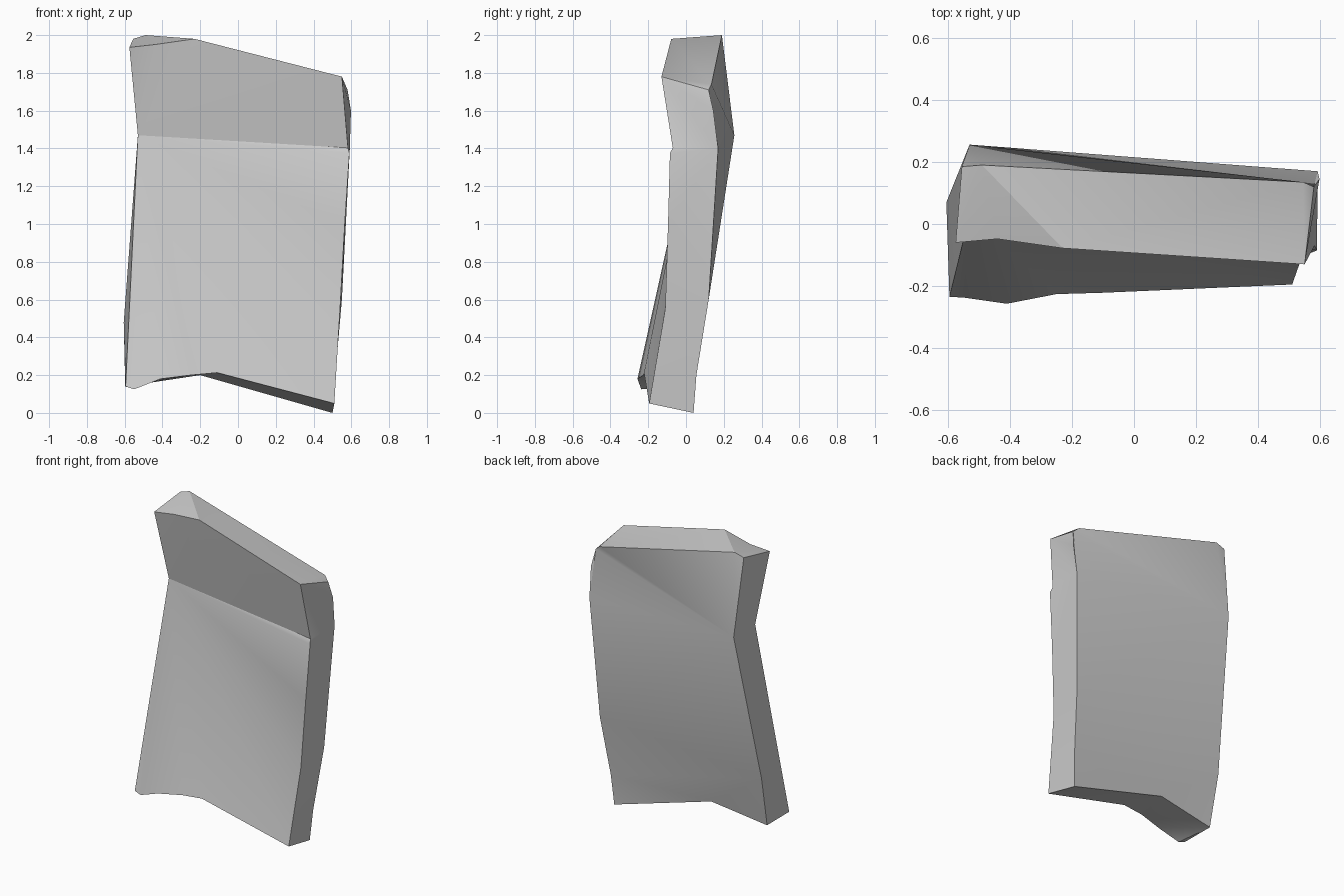
import bpy, bmesh, math
from mathutils import Vector

if "Cube" in bpy.data.objects:
    bpy.data.objects.remove(bpy.data.objects["Cube"], do_unlink=True)

# One plain stone colour
stone = bpy.data.materials.new("stone_grey")
stone.use_nodes = True
colour = (0.6, 0.6, 0.6, 1)
stone.diffuse_color = colour
stone.node_tree.nodes["Principled BSDF"].inputs["Base Color"].default_value = colour

bm = bmesh.new()


def chain(*points):
    return [bm.verts.new(p) for p in points]


def fractions(verts):
    """Share of the chain's length reached at each vertex."""
    steps = [0.0]
    for a, b in zip(verts, verts[1:]):
        steps.append(steps[-1] + (b.co - a.co).length)
    return [s / steps[-1] if steps[-1] else 0.0 for s in steps]


def bridge(a, b):
    """Fill between two chains with triangles; a single vertex makes a fan."""
    fa, fb = fractions(a), fractions(b)
    i = j = 0
    while i < len(a) - 1 or j < len(b) - 1:
        step_a = j == len(b) - 1 or (i < len(a) - 1 and fa[i + 1] <= fb[j + 1])
        if step_a:
            tri = (a[i], a[i + 1], b[j])
            i += 1
        else:
            tri = (a[i], b[j + 1], b[j])
            j += 1
        if len(set(tri)) == 3:
            bm.faces.new(tri)


# Edge loops, left to right or top to bottom
front_top = chain((-.575, -.06, 1.935), (-.44, -.048, 1.95), (-.23, -.078, 1.98), (.55, -.13, 1.78))
back_top = chain((-.555, .185, 1.98), (-.49, .19, 2), (.545, .135, 1.74), (.58, .12, 1.71))
front_bottom = chain((-.595, -.235, .14), (-.55, -.237, .125), (-.41, -.257, .18),
                     (-.25, -.226, .2), (-.11, -.222, .213), (.51, -.195, .05))
back_bottom = chain((-.597, 0, .14), (-.2, .02, .2), (.5, .04, 0))
fold_left, fold_right, ledge = chain((-.53, .03, 1.47), (.582, -.07, 1.403), (.59, -.085, 1.375))
front_right = chain((.565, -.095, 1), (.54, -.11, .55))
back_left = chain((-.53, .256, 1.47), (-.605, .07, .48))
back_right = chain((.598, .145, 1.6), (.592, .17, 1.4), (.55, .12, .6), (.515, .055, .2))

# Front: upper panel, thin ledge, lower panel fanning from the fold
bridge(front_top, [fold_left, fold_right])
bridge([fold_left], [fold_right, ledge])
bridge([fold_left], [ledge] + front_right + front_bottom[::-1])

# Top and underside
bridge(front_top, back_top)
bridge(front_bottom, back_bottom)

# Back: upper panel, lower panel and flared foot
bridge(back_top, [back_left[0], back_right[1]])
bridge([back_top[-1], back_right[0], back_right[1]], [back_right[1]])
bridge(back_left, back_right[1:])
bridge([back_left[1], back_right[-1]], back_bottom)

# Both narrow sides
bridge([front_top[0], fold_left, front_bottom[0]], [back_top[0]] + back_left + [back_bottom[0]])
bridge([front_top[-1], fold_right, ledge] + front_right + [front_bottom[-1]],
       [back_top[-1]] + back_right + [back_bottom[-1]])

bmesh.ops.recalc_face_normals(bm, faces=bm.faces)
mesh = bpy.data.meshes.new("stone_slab")
bm.to_mesh(mesh)
bm.free()
mesh.materials.append(stone)
slab = bpy.data.objects.new("stone_slab", mesh)
bpy.context.collection.objects.link(slab)

# Soft shading with crisp edges
bpy.ops.object.select_all(action="DESELECT")
slab.select_set(True)
bpy.context.view_layer.objects.active = slab
bpy.ops.object.shade_smooth_by_angle(angle=math.radians(30))
